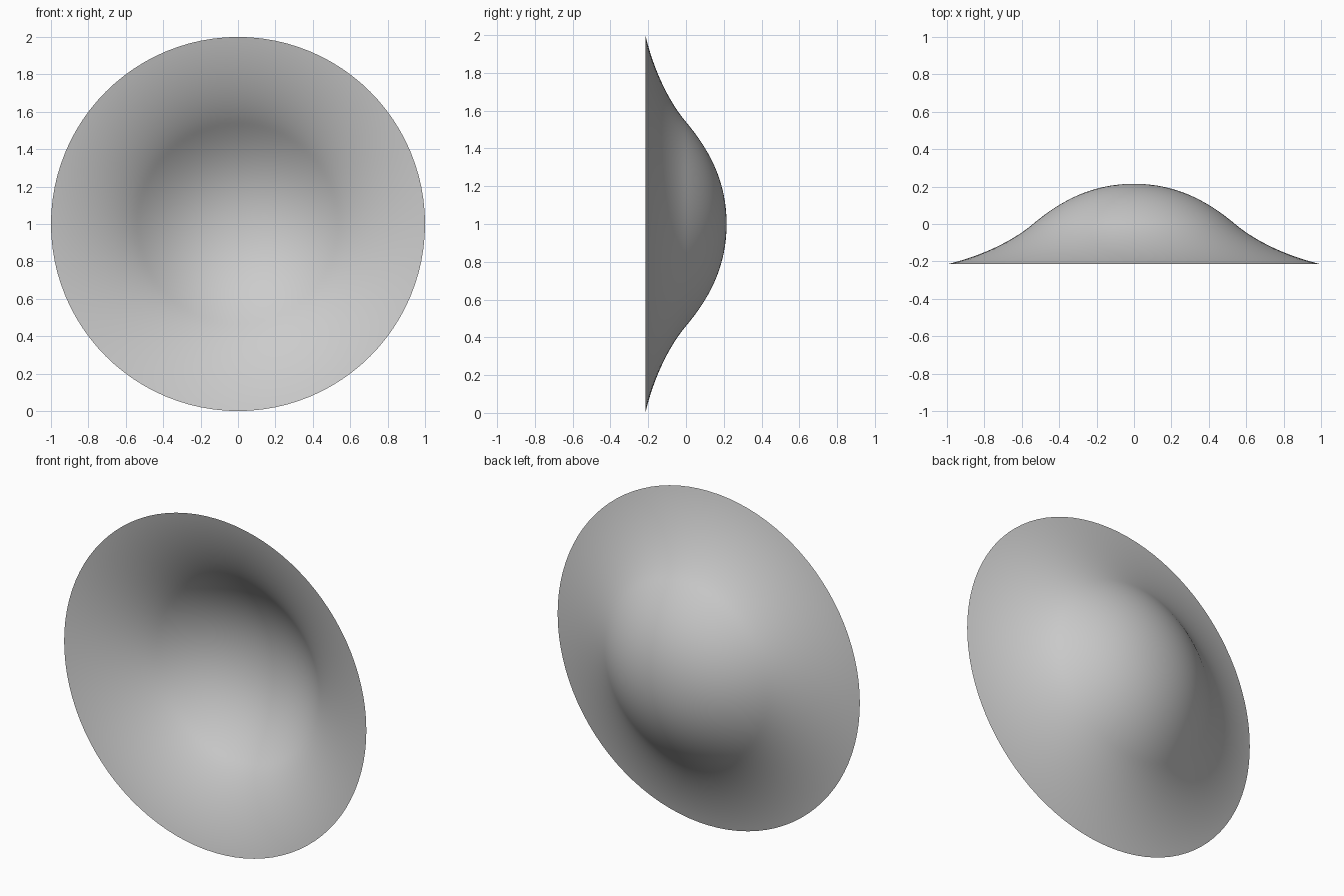
import bpy, bmesh, math
from mathutils import Vector
from mathutils.geometry import interpolate_bezier

if "Cube" in bpy.data.objects:
    bpy.data.objects.remove(bpy.data.objects["Cube"])

# Profile as (radius, y): convex dome flowing into a flared brim
def curve(points, n):
    return interpolate_bezier(*[Vector((r, y, 0)) for r, y in points], n)

dome = curve([(0, 0.215), (0.25, 0.215), (0.42, 0.1), (0.54, 0)], 24)
brim = curve([(0.54, 0), (0.66, -0.1), (0.83, -0.175), (1, -0.215)], 20)
profile = dome + brim[1:]

# Spin the profile around the front-to-back axis as an open single surface
bm = bmesh.new()
verts = [bm.verts.new(p) for p in profile]
edges = [bm.edges.new(pair) for pair in zip(verts, verts[1:])]
bmesh.ops.spin(bm, geom=verts + edges, cent=(0, 0, 0), axis=(0, 1, 0),
               angle=math.tau, steps=96)
bmesh.ops.remove_doubles(bm, verts=bm.verts, dist=1e-4)
bmesh.ops.recalc_face_normals(bm, faces=bm.faces)
if sum(f.normal.y for f in bm.faces) < 0:
    bmesh.ops.reverse_faces(bm, faces=bm.faces)
bmesh.ops.translate(bm, verts=bm.verts, vec=(0, 0, 1))
for f in bm.faces:
    f.smooth = True

mesh = bpy.data.meshes.new("domed_dish")
bm.to_mesh(mesh)
bm.free()
dish = bpy.data.objects.new("domed_dish", mesh)
bpy.context.collection.objects.link(dish)
